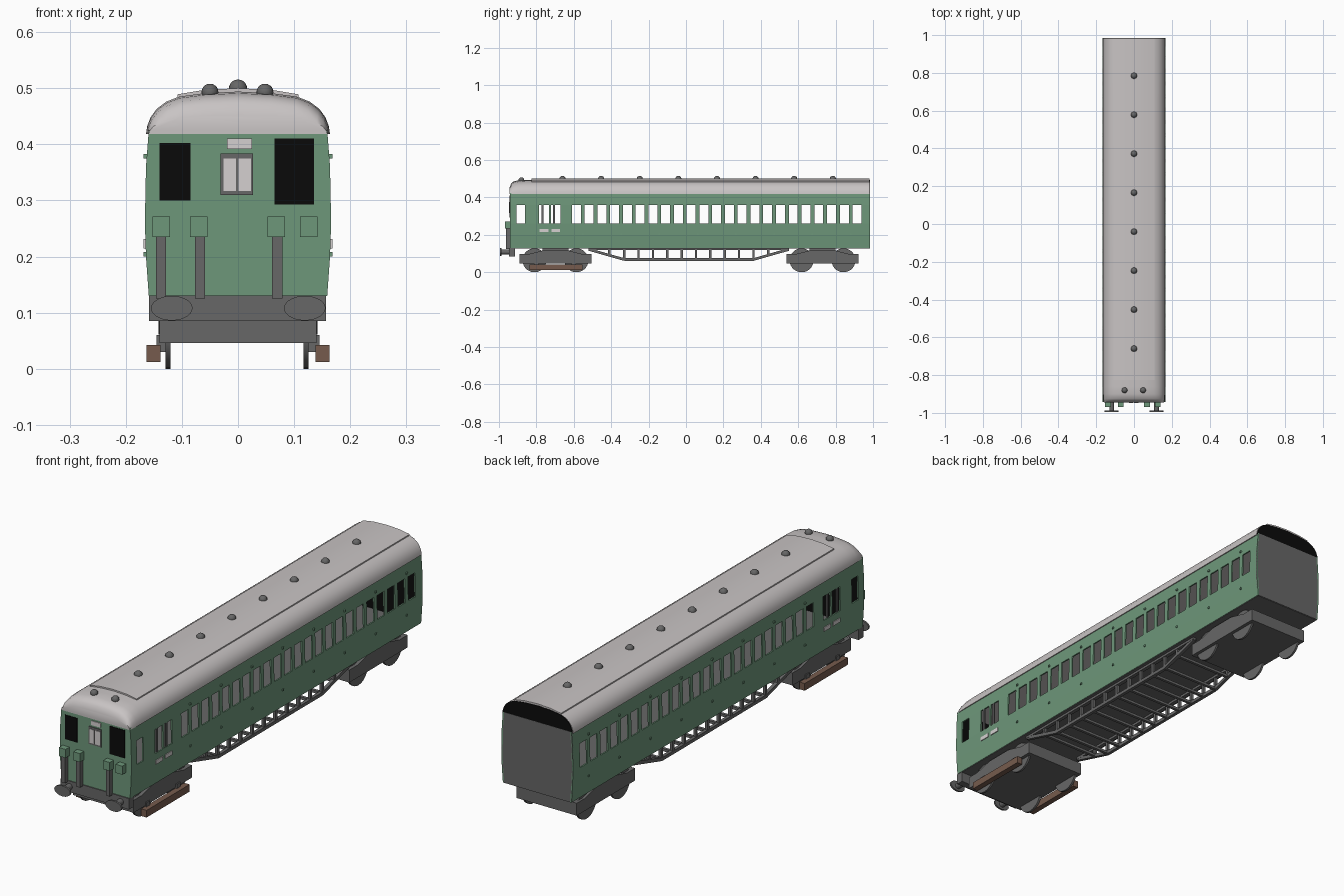
import bpy, bmesh, math
from mathutils import Vector

if "Cube" in bpy.data.objects:
    bpy.data.objects.remove(bpy.data.objects["Cube"])


def mat(name, r, g, b):
    m = bpy.data.materials.new(name)
    m.diffuse_color = (r, g, b, 1)
    m.use_nodes = True
    m.node_tree.nodes["Principled BSDF"].inputs["Base Color"].default_value = m.diffuse_color
    return m


GREEN = mat("coach_green", .155, .31, .195)
ROOF = mat("roof_pale_grey", .58, .55, .55)
GREY = mat("underframe_grey", .135, .135, .135)
BLACK = mat("dark_interior", .003, .003, .003)
BROWN = mat("wood_brown", .18, .105, .075)
PALE = mat("pale_panel", .66, .63, .63)


def mesh_obj(name, verts, faces, *mats):
    me = bpy.data.meshes.new(name)
    me.from_pydata([tuple(v) for v in verts], [], faces)
    for m in mats:
        me.materials.append(m)
    ob = bpy.data.objects.new(name, me)
    bpy.context.collection.objects.link(ob)
    return ob


def box(name, x0, x1, y0, y1, z0, z1, m):
    v = [(x, y, z) for x in (x0, x1) for y in (y0, y1) for z in (z0, z1)]
    f = [(0, 1, 3, 2), (4, 6, 7, 5), (0, 4, 5, 1), (2, 3, 7, 6), (0, 2, 6, 4), (1, 5, 7, 3)]
    return mesh_obj(name, v, f, m)


def loft(name, rings, m):
    """Skin a row of equal closed rings and cap both ends."""
    n = len(rings[0])
    v = [p for r in rings for p in r]
    f = [(i*n+j, i*n+(j+1) % n, (i+1)*n+(j+1) % n, (i+1)*n+j)
         for i in range(len(rings)-1) for j in range(n)]
    f += [tuple(range(n)), tuple(range(len(v)-n, len(v)))]
    ob = mesh_obj(name, v, f, m)
    bm = bmesh.new()
    bm.from_mesh(ob.data)
    bmesh.ops.recalc_face_normals(bm, faces=bm.faces)
    bm.to_mesh(ob.data)
    bm.free()
    return ob


def smooth(ob, deg=35):
    bpy.ops.object.select_all(action='DESELECT')
    ob.select_set(True)
    bpy.context.view_layer.objects.active = ob
    bpy.ops.object.shade_smooth_by_angle(angle=math.radians(deg))


def disc(name, c, rx, rz, depth, axis, m, n=28):
    """Elliptic cylinder along x or y."""
    rings = []
    for d in (-depth/2, depth/2):
        ring = []
        for i in range(n):
            a = 2*math.pi*i/n
            u, w = rx*math.cos(a), rz*math.sin(a)
            ring.append(Vector(c) + Vector((d, u, w) if axis == 'x' else (u, d, w)))
        rings.append(ring)
    ob = loft(name, rings, m)
    smooth(ob)
    return ob


def bar(name, a, b, t, m):
    """Square bar in the y-z plane."""
    a, b = Vector(a), Vector(b)
    d = (b-a).normalized()
    n = Vector((1, 0, 0)).cross(d)*t/2
    s = Vector((t/2, 0, 0))
    return loft(name, [[p+s+n, p-s+n, p-s-n, p+s-n] for p in (a, b)], m)


FRONT, BACK = -.94, .985

# Side walls: a grid of panels with the window cells left open
windows = [(-.905, -.862), (-.785, -.733), (-.722, -.672)]
windows += [(-.61+.0682*i, -.562+.0682*i) for i in range(23)]
ys = [FRONT] + [y for w in windows for y in w] + [BACK]
profile = [(.159, .13), (.164, .20), (.166, .26), (.164, .36), (.159, .425)]
for s, side in ((1, "right"), (-1, "left")):
    v = [(s*x, y, z) for y in ys for x, z in profile]
    f = []
    for i in range(len(ys)-1):
        for j in range(4):
            if i % 2 == 1 and j == 2:
                continue
            q = (i*5+j, (i+1)*5+j, (i+1)*5+j+1, i*5+j+1)
            f.append(q if s > 0 else q[::-1])
    wall = mesh_obj(side+"_side_wall", v, f, GREEN, GREY)
    sol = wall.modifiers.new("thickness", 'SOLIDIFY')
    sol.thickness = .006
    sol.offset = -1
    sol.material_offset = 1
    # guard door details: step plates and window bars
    for a, b in windows[1:3]:
        m = (a+b)/2
        box(side+"_door_plate", *sorted((s*.162, s*.168)), a+.003, b-.003, .214, .231, PALE)
        box(side+"_door_window_bar", *sorted((s*.158, s*.164)), m-.013, m-.004, .26, .36, GREY)
    # small hinges on the doors
    for a, b in windows[3::3]:
        for z in (.20, .375):
            box(side+"_door_hinge", *sorted((s*.158, s*.168)), b+.006, b+.014, z, z+.008, GREEN)


# End walls, following the side profile
def end_wall(name, y0, y1, k, m):
    ring = [(x*k, z) for x, z in profile] + [(-x*k, z) for x, z in reversed(profile)]
    return loft(name, [[(x, y, z) for x, z in ring] for y in (y0, y1)], m)


end_wall("front_wall", FRONT-.002, FRONT+.006, 1, GREEN)
end_wall("front_wall_lining", FRONT+.006, FRONT+.009, .96, BLACK)
end_wall("rear_wall", BACK-.006, BACK, 1, GREY)
end_wall("rear_wall_lining", BACK-.01, BACK-.006, .96, BLACK)
box("floor", -.157, .157, FRONT, BACK-.002, .128, .136, GREY)

# Roof: arched section, rounded over at the cab end
arch = [(.164, 0), (.162, .014), (.156, .030), (.145, .045), (.128, .058), (.105, .067), (.06, .073), (0, .076)]
arch = arch + [(-x, z) for x, z in reversed(arch[:-1])]
stations = [(FRONT-.004, .97, .45), (-.935, .975, .72), (-.925, .985, .87), (-.90, .995, .96),
            (-.86, 1, 1), (BACK-.004, 1, 1)]
roof = loft("roof", [[(x*w, y, .418+z*h) for x, z in arch] for y, w, h in stations], ROOF)
smooth(roof, 40)
loft("rear_roof_end", [[(x*.985, y, .42+z*.96) for x, z in arch] for y in (BACK-.006, BACK-.001)], BLACK)

# Raised roof panel
top = [(.108, .480), (.108, .489), (.06, .497), (0, .500), (-.06, .497), (-.108, .489), (-.108, .480)]
smooth(loft("roof_panel", [[(x, y, z) for x, z in top] for y in (-.825, BACK-.003)], ROOF), 30)


# Roof ventilators
def vent(x, y, z, r):
    bpy.ops.mesh.primitive_uv_sphere_add(segments=16, ring_count=10, radius=r, location=(x, y, z))
    ob = bpy.context.object
    ob.name = "roof_vent"
    ob.data.materials.append(GREY)
    smooth(ob, 60)


for i in range(8):
    vent(0, -.66+.2064*i, .499, .0165)
for x in (-.05, .048):
    vent(x, -.88, .493, .015)

# Cab front: windows, centre panel and route plate
F = FRONT-.002
box("cab_window_left", -.14, -.085, F-.002, F, .30, .402, BLACK)
box("cab_window_right", .065, .135, F-.002, F, .293, .41, BLACK)
box("centre_panel", -.031, .027, F-.003, F, .31, .384, GREY)
for x in (-.026, .001):
    box("centre_pane", x, x+.022, F-.005, F, .317, .375, PALE)
box("top_plate", -.02, .025, F-.003, F, .392, .41, PALE)

# Jumper boxes and pipes
for x in (-.137, -.07, .068, .126):
    box("jumper_box", x-.0155, x+.0155, -.968, FRONT, .235, .271, GREEN)
for x in (-.137, -.068, .07):
    box("front_pipe", x-.009, x+.009, -.962, FRONT, .125, .236, GREY)

# Buffer beam and buffers
box("buffer_beam", -.159, .157, -.946, -.915, .085, .131, GREY)
for x in (-.118, .119):
    disc("buffer_head", (x, -.991, .108), .037, .022, .008, 'y', GREY)
    disc("buffer_shank", (x, -.965, .108), .013, .013, .05, 'y', GREY, 16)

# Bogies and wheels
for name, c, half in (("front", -.698, .193), ("rear", .73, .193)):
    box(name+"_bogie_frame", -.14, .14, c-half, c+half, .046, .098, GREY)
    v = [(.14, c-.14, .098), (.14, c+.14, .098), (.14, c+.06, .118), (.14, c-.06, .118)]
    loft(name+"_bogie_spring", [[(x*k, y, z) for x, y, z in v] for k in (-1, 1)], GREY)
    box(name+"_bogie_bolster", -.10, .10, c-.07, c+.07, .095, .13, GREY)
    for x in (-.125, .121):
        for dy in (-.112, .112):
            disc(name+"_wheel", (x, c+dy, .064), .064, .064, .009, 'x', GREY)
for s in (-1, 1):
    box("shoe_beam", *sorted((s*.138, s*.163)), -.838, -.553, .012, .042, BROWN)
    for y in (-.80, -.60):
        box("shoe_bracket", *sorted((s*.125, s*.145)), y-.012, y+.012, .03, .06, GREY)

# Underframe truss with posts and cross members
path = [(-.52, .122), (-.33, .068), (.36, .068), (.55, .122)]
for x in (-.135, .135):
    for a, b in zip(path, path[1:]):
        bar("truss_rod", (x, *a), (x, *b), .014, GREY)
    box("sole_bar", x-.008, x+.008, -.52, .55, .118, .13, GREY)
posts = [(-.33+.0767*i, .068) for i in range(10)] + [(-.41, .091), (.44, .091)]
for y, z in posts:
    for x in (-.135, .135):
        box("truss_post", x-.006, x+.006, y-.006, y+.006, z, .13, GREY)
    box("truss_cross_member", -.135, .135, y-.006, y+.006, z-.005, z+.006, GREY)
